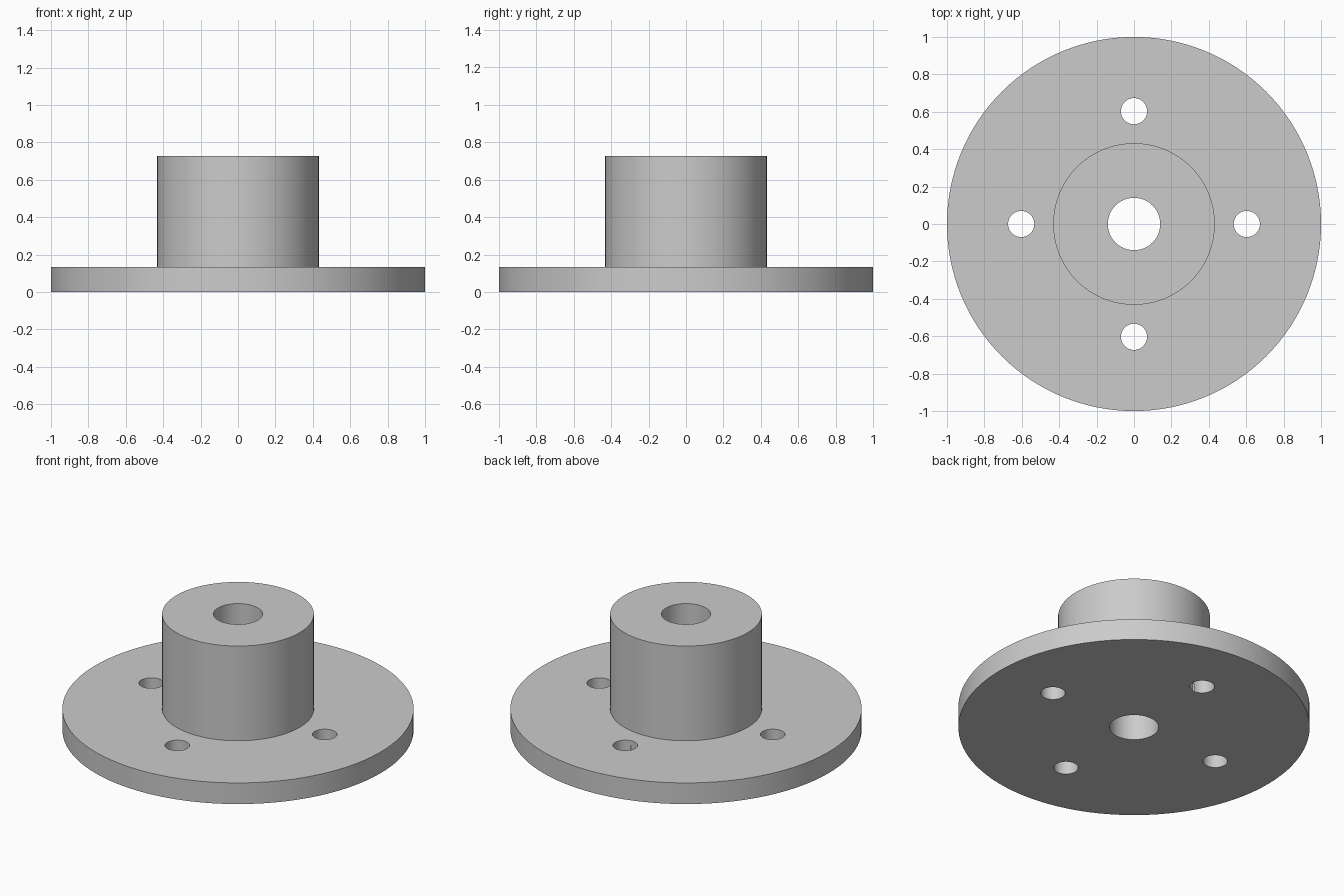
import bpy
import bmesh
from math import cos, sin, tau, radians

cube = bpy.data.objects.get("Cube")
if cube:
    bpy.data.objects.remove(cube, do_unlink=True)

PLATE_R, PLATE_H = 1.0, 0.133
HUB_R, HUB_TOP = 0.432, 0.728
BORE_R = 0.14
BOLT_R, BOLT_CIRCLE, BOLT_COUNT = 0.07, 0.603, 4
SEGMENTS = 128

steel = bpy.data.materials.new("grey_steel")
steel.use_nodes = True
colour = (0.6, 0.6, 0.6, 1)
steel.diffuse_color = colour
steel.node_tree.nodes["Principled BSDF"].inputs["Base Color"].default_value = colour


def lathe(name, profile):
    """Revolve a closed (radius, height) profile around the z axis."""
    bm = bmesh.new()
    rings = []
    for i in range(SEGMENTS):
        a = tau * i / SEGMENTS
        rings.append([bm.verts.new((r * cos(a), r * sin(a), z)) for r, z in profile])
    for i, ring in enumerate(rings):
        following = rings[(i + 1) % SEGMENTS]
        for j in range(len(profile)):
            k = (j + 1) % len(profile)
            bm.faces.new((ring[j], following[j], following[k], ring[k]))
    bmesh.ops.recalc_face_normals(bm, faces=bm.faces)
    mesh = bpy.data.meshes.new(name)
    bm.to_mesh(mesh)
    bm.free()
    obj = bpy.data.objects.new(name, mesh)
    bpy.context.collection.objects.link(obj)
    mesh.materials.append(steel)
    return obj


# Round plate and raised hub with the central bore
flange = lathe("flange_with_hub", [
    (BORE_R, 0), (PLATE_R, 0), (PLATE_R, PLATE_H),
    (HUB_R, PLATE_H), (HUB_R, HUB_TOP), (BORE_R, HUB_TOP),
])

# Bolt holes cut through the plate
for i in range(BOLT_COUNT):
    a = tau * i / BOLT_COUNT
    bpy.ops.mesh.primitive_cylinder_add(
        vertices=48, radius=BOLT_R, depth=PLATE_H * 3,
        location=(BOLT_CIRCLE * cos(a), BOLT_CIRCLE * sin(a), PLATE_H / 2))
    cutter = bpy.context.object
    cutter.name = "bolt_hole_cutter"
    cutter.hide_render = True
    cutter.data.materials.append(steel)

    bpy.context.view_layer.objects.active = flange
    cut = flange.modifiers.new("bolt_hole", 'BOOLEAN')
    cut.operation = 'DIFFERENCE'
    cut.solver = 'EXACT'
    cut.object = cutter
    bpy.ops.object.modifier_apply(modifier=cut.name)
    bpy.data.objects.remove(cutter, do_unlink=True)

# Smooth round walls with crisp rims
bpy.ops.object.select_all(action='DESELECT')
flange.select_set(True)
bpy.context.view_layer.objects.active = flange
bpy.ops.object.shade_smooth_by_angle(angle=radians(30))
